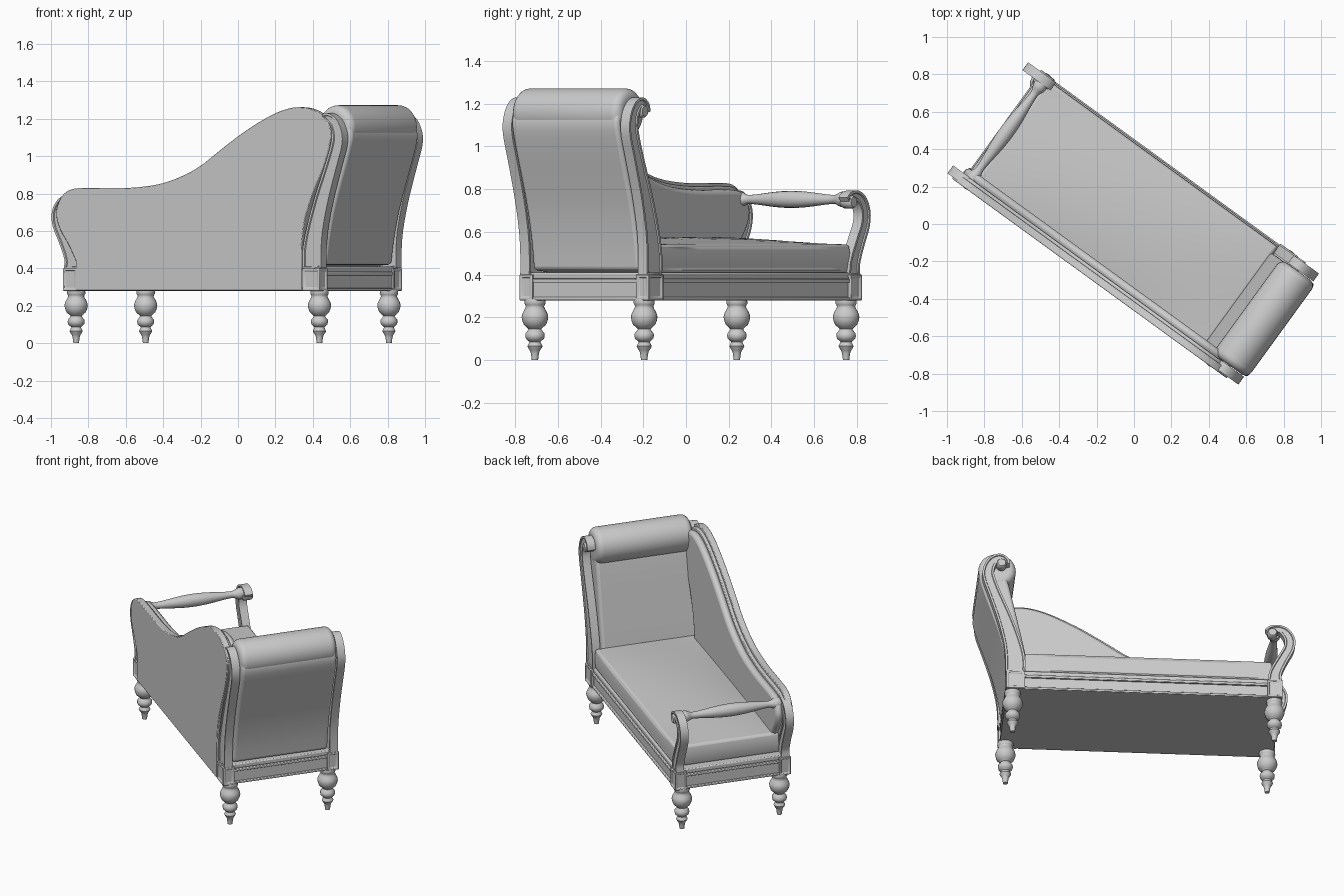
import bpy, bmesh, math
from mathutils import Matrix, Vector

if "Cube" in bpy.data.objects:
    bpy.data.objects.remove(bpy.data.objects["Cube"], do_unlink=True)

grey = bpy.data.materials.new("plain_grey")
grey.use_nodes = True
GREY = (0.6, 0.6, 0.6, 1)
grey.diffuse_color = GREY
grey.node_tree.nodes["Principled BSDF"].inputs["Base Color"].default_value = GREY

# The sofa is built along x (head at +x, open side at +y), then turned
TURN = Matrix.Rotation(math.radians(-36), 4, 'Z')


def finish(name, bm, bevel=0, segments=3, angle=35):
    bmesh.ops.recalc_face_normals(bm, faces=bm.faces)
    me = bpy.data.meshes.new(name)
    bm.to_mesh(me)
    bm.free()
    me.materials.append(grey)
    me.transform(TURN)
    for p in me.polygons:
        p.use_smooth = True
    me.set_sharp_from_angle(angle=math.radians(angle))
    ob = bpy.data.objects.new(name, me)
    bpy.context.collection.objects.link(ob)
    if bevel:
        mod = ob.modifiers.new("round", 'BEVEL')
        mod.width, mod.segments = bevel, segments
        mod.limit_method, mod.angle_limit = 'ANGLE', math.radians(40)
    return ob


def smooth(pts, steps=4):
    """Catmull-Rom curve through tuples of any size."""
    vs = [Vector(p) for p in pts]
    out = []
    for i in range(len(vs) - 1):
        a, b, c = vs[max(i - 1, 0)], vs[i], vs[i + 1]
        d = vs[min(i + 2, len(vs) - 1)]
        for k in range(steps):
            t = k / steps
            out.append(0.5 * (2 * b + (c - a) * t + (2 * a - 5 * b + 4 * c - d) * t * t
                              + (3 * b - a - 3 * c + d) * t ** 3))
    return out + [vs[-1]]


def box(name, x0, x1, y0, y1, z0, z1, bevel=0, inset=0):
    bm = bmesh.new()
    size = Matrix.Diagonal((x1 - x0, y1 - y0, z1 - z0, 1))
    mid = Matrix.Translation(((x0 + x1) / 2, (y0 + y1) / 2, (z0 + z1) / 2))
    bmesh.ops.create_cube(bm, size=1, matrix=mid @ size)
    if inset:
        sides = [f for f in bm.faces if abs(f.normal.z) < 0.5]
        bmesh.ops.inset_individual(bm, faces=sides, thickness=inset)
        bmesh.ops.inset_individual(bm, faces=sides, thickness=0.006, depth=-0.006)
    return finish(name, bm, bevel, 2)


def prism(name, outline, y0, y1, bevel=0, segments=3):
    """Extrude an x-z outline across the width."""
    bm = bmesh.new()
    face = bm.faces.new([bm.verts.new((p[0], y0, p[1])) for p in outline])
    new = bmesh.ops.extrude_face_region(bm, geom=[face])["geom"]
    bmesh.ops.translate(bm, verts=[v for v in new if isinstance(v, bmesh.types.BMVert)],
                        vec=(0, y1 - y0, 0))
    return finish(name, bm, bevel, segments)


def shrink(outline, d):
    """Move a clockwise outline inward."""
    out = []
    for i, p in enumerate(outline):
        t = (outline[(i + 1) % len(outline)] - outline[i - 1]).normalized()
        out.append(p + Vector((t[1], -t[0])) * d)
    return out


def lathe(name, profile, place, sides=16):
    """Turn (radius, height) points about local z."""
    bm = bmesh.new()
    vs = [bm.verts.new((r, 0, h)) for r, h in profile]
    es = [bm.edges.new(pair) for pair in zip(vs, vs[1:])]
    bmesh.ops.spin(bm, geom=vs + es, axis=(0, 0, 1), cent=(0, 0, 0),
                   steps=sides, angle=math.tau)
    bmesh.ops.remove_doubles(bm, verts=bm.verts, dist=0.0004)
    bm.transform(place)
    return finish(name, bm, angle=50)


def scroll(name, path, y0, y1, eye, eye_r):
    """Ribbon of varying half width with grooved faces and a scroll eye."""
    pts = smooth(path)
    bm = bmesh.new()
    rows = []
    for i, p in enumerate(pts):
        t = (pts[min(i + 1, len(pts) - 1)] - pts[max(i - 1, 0)]).to_2d().normalized()
        n = Vector((t[1], -t[0])) * p[2]
        a, b = p.to_2d() + n, p.to_2d() - n
        rows.append([bm.verts.new(c) for c in ((a[0], y0, a[1]), (b[0], y0, b[1]),
                                               (b[0], y1, b[1]), (a[0], y1, a[1]))])
    sides = []
    for r, s in zip(rows, rows[1:]):
        for k in range(4):
            f = bm.faces.new((r[k], r[(k + 1) % 4], s[(k + 1) % 4], s[k]))
            if k % 2 == 0:
                sides.append(f)
    bm.faces.new(rows[0])
    bm.faces.new(rows[-1])
    bmesh.ops.recalc_face_normals(bm, faces=bm.faces)
    bmesh.ops.inset_region(bm, faces=sides, thickness=0.012, use_even_offset=False)
    bmesh.ops.inset_region(bm, faces=sides, thickness=0.003, depth=-0.006,
                           use_even_offset=False)
    finish(name, bm)
    w = (y1 - y0) / 2 + 0.006
    place = Matrix.Translation((eye[0], (y0 + y1) / 2, eye[1])) @ Matrix.Rotation(math.pi / 2, 4, 'X')
    lathe(name + "_eye", [(0, -w), (eye_r * .8, -w), (eye_r, -w + .008),
                          (eye_r, w - .008), (eye_r * .8, w), (0, w)], place)


# Base frame with moulded rails
box("base_core", -.87, .795, -.355, .355, .28, .39)
box("bottom_rail", -.88, .805, -.368, .368, .28, .295, .004)
box("top_rail", -.88, .805, -.368, .368, .362, .38, .004)
box("seat_ledge", -.872, .80, -.36, .36, .38, .41, .006)

# Corner blocks, turned legs and scrolled posts
leg = smooth([(.048, .285), (.05, .265), (.043, .25), (.056, .225), (.063, .2),
              (.052, .165), (.03, .145), (.045, .125), (.043, .10), (.026, .085),
              (.036, .065), (.024, .045), (.019, .03), (.015, 0)], 2)
leg = [(0, .285)] + [tuple(p) for p in leg] + [(0, 0)]
head_path = [(.755, .40, .06), (.755, .50, .06), (.775, .62, .052), (.82, .78, .044),
             (.88, .95, .037), (.916, 1.06, .036), (.918, 1.12, .034), (.893, 1.178, .03),
             (.85, 1.205, .025), (.813, 1.19, .019), (.803, 1.16, .015)]
foot_path = [(-.84, .40, .043), (-.845, .46, .038), (-.885, .55, .034), (-.925, .63, .033),
             (-.932, .69, .033), (-.91, .74, .03), (-.87, .768, .025), (-.82, .768, .02),
             (-.79, .75, .015)]
for side, s in (("back", -1), ("open", 1)):
    ya, yb = sorted((s * .375, s * .30))
    pa, pb = sorted((s * .367, s * .315))
    box("head_block_" + side, .695, .812, ya, yb, .28, .40, .003, .018)
    box("foot_block_" + side, -.887, -.795, ya, yb, .28, .40, .003, .015)
    scroll("head_post_" + side, head_path, pa, pb, (.838, 1.165), .03)
    scroll("foot_post_" + side, foot_path, pa, pb, (-.825, .74), .03)
    for end, x in (("head", .768), ("foot", -.84)):
        lathe(end + "_leg_" + side, leg, Matrix.Translation((x, s * .316, 0)))

# Turned rail between the foot scrolls
rail = smooth([(.034, -.325), (.036, -.29), (.022, -.255), (.024, -.2), (.036, -.09), (.04, 0),
               (.036, .09), (.024, .2), (.022, .255), (.036, .29), (.034, .325)], 3)
lathe("foot_rail", [tuple(p) for p in rail],
      Matrix.Translation((-.84, 0, .752)) @ Matrix.Rotation(math.pi / 2, 4, 'X'))

# Long side panel with its sweeping top, trim and padding
curve = smooth([(-.80, .44), (-.85, .53), (-.905, .61), (-.93, .69), (-.91, .76),
                (-.87, .805), (-.81, .826), (-.70, .83), (-.45, .83), (-.22, .856),
                (-.01, .93), (.15, 1.03), (.33, 1.14), (.52, 1.23), (.667, 1.262),
                (.79, 1.24), (.865, 1.18), (.885, 1.10), (.84, .95), (.766, .80),
                (.71, .65), (.69, .50)], 3)
panel = [Vector((-.80, .281))] + curve + [Vector((.69, .281))]
prism("side_panel", panel, -.376, -.335, .004, 2)
prism("side_trim", shrink(panel, .016), -.34, -.318, .006, 2)
prism("side_padding", shrink(panel, .032), -.325, -.275, .022)

# Seat cushion with a gently domed top
bm = bmesh.new()
bmesh.ops.create_cube(bm, size=2)
bmesh.ops.subdivide_edges(bm, edges=bm.edges, cuts=9, use_grid_fill=True)
for v in bm.verts:
    dome = .035 * (1 - v.co.x ** 2) * (1 - v.co.y ** 2) if v.co.z > 0 else 0
    belly = 1 + .012 * (1 - v.co.z ** 2)
    v.co = (-.065 + .755 * v.co.x * belly, .015 + .335 * v.co.y * belly,
            .475 + .067 * v.co.z + dome)
finish("seat_cushion", bm, .022)

# Padded backrest and the rolled bolster along its top
inner = [(.66, .41), (.69, .58), (.74, .82), (.785, 1.03), (.82, 1.16)]
outer = [(.95, 1.18), (.972, 1.11), (.945, 1.0), (.895, .85), (.848, .70), (.815, .55),
         (.797, .42)]
prism("backrest", smooth(inner, 3) + smooth(outer, 3), -.308, .308, .025)
R, W, c = .115, .312, .04
ends = [(R - c + c * math.sin(a), W - c + c * math.cos(a))
        for a in (k * math.pi / 10 for k in range(6))]
bolster = [(0, W)] + ends + [(r, -h) for r, h in reversed(ends)] + [(0, -W)]
lathe("bolster", bolster,
      Matrix.Translation((.86, 0, 1.157)) @ Matrix.Rotation(math.pi / 2, 4, 'X'), 32)
